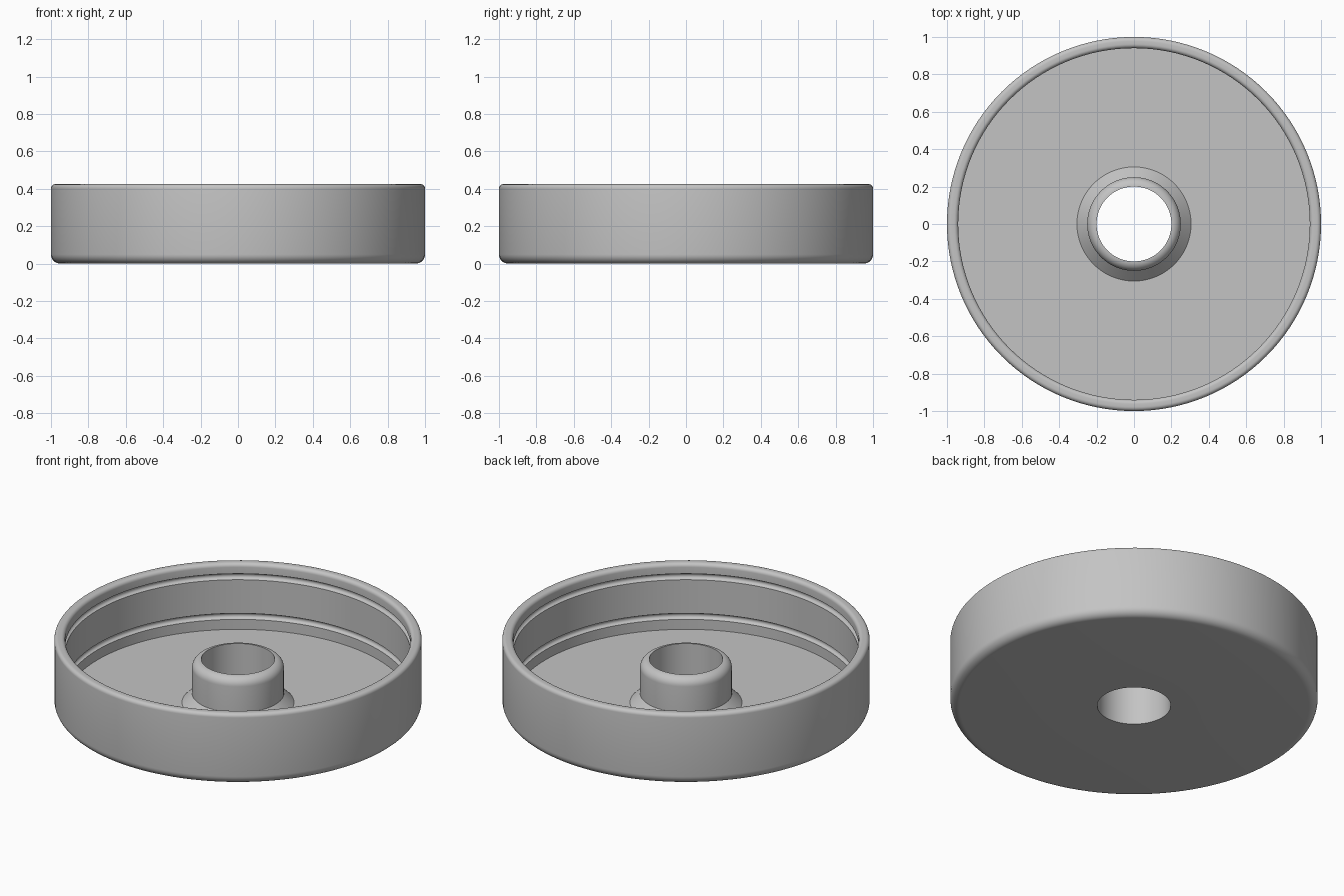
import bpy, bmesh, math

cube = bpy.data.objects.get("Cube")
if cube:
    bpy.data.objects.remove(cube)

SEGMENTS = 128
HEIGHT, FLOOR = 0.425, 0.03
OUTER, INNER = 1.0, 0.94
BORE, HUB, HUB_TOP = 0.2, 0.25, 0.29
CHAMFER = 0.055

grey = bpy.data.materials.new("light_grey")
grey.use_nodes = True
colour = (0.55, 0.55, 0.55, 1)
grey.diffuse_color = colour
grey.node_tree.nodes["Principled BSDF"].inputs["Base Color"].default_value = colour


def arc(r, z, radius, start, end, steps=6):
    """Points of a circular arc in the radius/height plane."""
    angles = [math.radians(start + (end - start) * i / steps) for i in range(steps + 1)]
    return [(r + radius * math.cos(a), z + radius * math.sin(a)) for a in angles]


def groove(z, radius=0.018):
    """Half-round groove cut outward into the inner wall, listed top to bottom."""
    return arc(INNER, z, radius, 90, -90, 8)


def lathe(name, profile):
    """Revolve a closed profile around the z axis."""
    bm = bmesh.new()
    verts = [bm.verts.new((r, 0, z)) for r, z in profile]
    edges = [bm.edges.new((a, b)) for a, b in zip(verts, verts[1:] + verts[:1])]
    bmesh.ops.spin(bm, geom=verts + edges, cent=(0, 0, 0), axis=(0, 0, 1),
                   angle=math.tau, steps=SEGMENTS, use_merge=True)
    bmesh.ops.remove_doubles(bm, verts=bm.verts, dist=1e-5)
    bmesh.ops.recalc_face_normals(bm, faces=bm.faces)
    mesh = bpy.data.meshes.new(name)
    bm.to_mesh(mesh)
    bm.free()
    mesh.materials.append(grey)
    obj = bpy.data.objects.new(name, mesh)
    bpy.context.collection.objects.link(obj)
    bpy.ops.object.select_all(action="DESELECT")
    obj.select_set(True)
    bpy.context.view_layer.objects.active = obj
    bpy.ops.object.shade_smooth_by_angle(angle=math.radians(30))
    return obj


# Underside and outer wall with a rounded foot
profile = [(BORE, 0)] + arc(OUTER - 0.05, 0.05, 0.05, -90, 0, 8)
# Rounded rim
profile += arc(OUTER - 0.022, HEIGHT - 0.022, 0.022, 0, 90)
profile += arc(INNER + 0.022, HEIGHT - 0.022, 0.022, 90, 180)
# Inner wall with two grooves, down to the floor
profile += groove(0.346) + groove(0.108) + [(INNER, FLOOR)]
# Chamfered hub base, hub wall and rounded hub top
profile += [(HUB + CHAMFER, FLOOR), (HUB, FLOOR + CHAMFER)]
profile += arc(BORE, HUB_TOP - 0.05, 0.05, 0, 90, 8)

lathe("round_cap_with_hub", profile)
